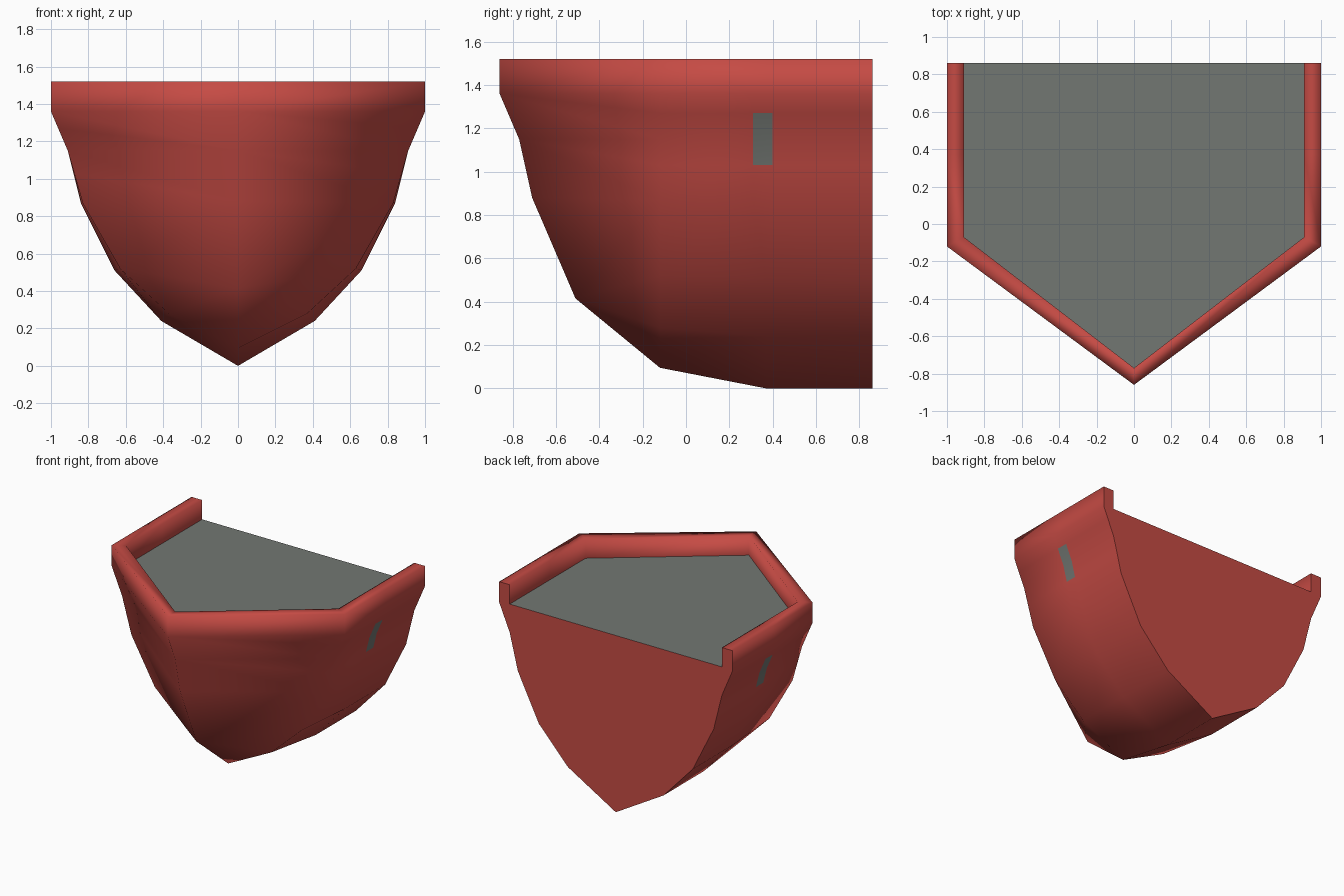
import bpy, bmesh

if "Cube" in bpy.data.objects:
    bpy.data.objects.remove(bpy.data.objects["Cube"])

def material(name, rgb):
    m = bpy.data.materials.new(name)
    m.diffuse_color = (*rgb, 1)
    m.use_nodes = True
    m.node_tree.nodes["Principled BSDF"].inputs["Base Color"].default_value = m.diffuse_color
    return m

RED = material("hull red", (0.56, 0.07, 0.058))
GREY = material("deck grey", (0.17, 0.185, 0.17))

DECK_Z, TOP_Z = 1.37, 1.52
# half cross-section at the stern, from rim to keel: (x, z)
stern = [(1, TOP_Z), (1, 1.36), (0.91, 1.15), (0.84, 0.87), (0.66, 0.51), (0.41, 0.24), (0, 0)]
# narrower section where the bow starts
shoulder = [(1, TOP_Z), (1, 1.36), (0.91, 1.15), (0.83, 0.87), (0.63, 0.52), (0.37, 0.28), (0, 0.095)]
# stem profile: (y, z); lowest rows meet in one point
stem = [(-0.86, TOP_Z), (-0.86, 1.36), (-0.77, 1.15), (-0.71, 0.88)] + [(-0.51, 0.415)] * 3
# inner edge of the rim: (x, y)
inner = [(0.91, 0.86), (0.91, 0.37), (0.91, -0.07), (0, -0.77)]

def make_object(name, faces, mats, smooth):
    """Mesh from corner-coordinate faces, mirrored in x and welded."""
    bm = bmesh.new()
    for s in (1, -1):
        for f in faces:
            pts = [(s * x, y, z) for x, y, z in f]
            pts = [p for i, p in enumerate(pts) if p != pts[i - 1]]
            if len(set(pts)) > 2:
                bm.faces.new([bm.verts.new(p) for p in pts[::s]])
    bmesh.ops.remove_doubles(bm, verts=bm.verts, dist=1e-4)
    bmesh.ops.recalc_face_normals(bm, faces=bm.faces)
    for f in bm.faces:
        f.smooth = smooth
    me = bpy.data.meshes.new(name)
    ob = bpy.data.objects.new(name, me)
    bpy.context.collection.objects.link(ob)
    for m in mats:
        me.materials.append(m)
    return ob, bm

# hull shell: stern, midship, shoulder and stem stations joined row by row
stations = [[(x, 0.86, z) for x, z in stern], [(x, 0.37, z) for x, z in stern],
            [(x, -0.12, z) for x, z in shoulder], [(0, y, z) for y, z in stem]]
shell = [[a[i], b[i], b[i + 1], a[i + 1]]
         for a, b in zip(stations, stations[1:]) for i in range(6)]
# rim cap and inner bulwark
for k in range(3):
    (x0, y0), (x1, y1) = inner[k:k + 2]
    p, q = (x0, y0, TOP_Z), (x1, y1, TOP_Z)
    shell.append([stations[k + 1][0], stations[k][0], p, q])
    shell.append([q, p, (x0, y0, DECK_Z), (x1, y1, DECK_Z)])
hull, bm = make_object("hull", shell, [RED, GREY], True)

# grey side ports cut into the hull faces
for co, no in (((0, 0.31, 0), (0, 1, 0)), ((0, 0.40, 0), (0, 1, 0)),
               ((0, 0, 1.03), (0, 0, 1)), ((0, 0, 1.27), (0, 0, 1))):
    side = [f for f in bm.faces if f.calc_center_median().y > -0.1
            and 0.87 < f.calc_center_median().z < 1.36]
    geom = side + list({e for f in side for e in f.edges} | {v for f in side for v in f.verts})
    bmesh.ops.bisect_plane(bm, geom=geom, plane_co=co, plane_no=no, dist=1e-4)
for f in bm.faces:
    c = f.calc_center_median()
    if abs(c.x) > 0.8 and 0.31 < c.y < 0.40 and 1.03 < c.z < 1.27:
        f.material_index = 1
# outward normals on the open shell
if sum(f.normal.dot(f.calc_center_median()) * f.calc_area() for f in bm.faces if abs(f.normal.x) > 0.5 and f.calc_center_median().z < 1.3) < 0:
    bmesh.ops.reverse_faces(bm, faces=bm.faces)
bm.to_mesh(hull.data)
bm.free()

# deck
deck_face = [(x, y, DECK_Z) for x, y in inner] + [(0, 0.86, DECK_Z)]
deck, bm = make_object("deck", [deck_face], [GREY], False)
for f in bm.faces:
    if f.normal.z < 0:
        f.normal_flip()
bm.to_mesh(deck.data)
bm.free()

# flat rear bulkhead, including the rim ends
bulk = [(x, 0.86, z) for x, z in stern]
bulk += [(0, 0.86, DECK_Z), (0.91, 0.86, DECK_Z), (0.91, 0.86, TOP_Z)]
bulkhead, bm = make_object("rear_bulkhead", [bulk], [RED], False)
for f in bm.faces:
    if f.normal.y < 0:
        f.normal_flip()
bm.to_mesh(bulkhead.data)
bm.free()
